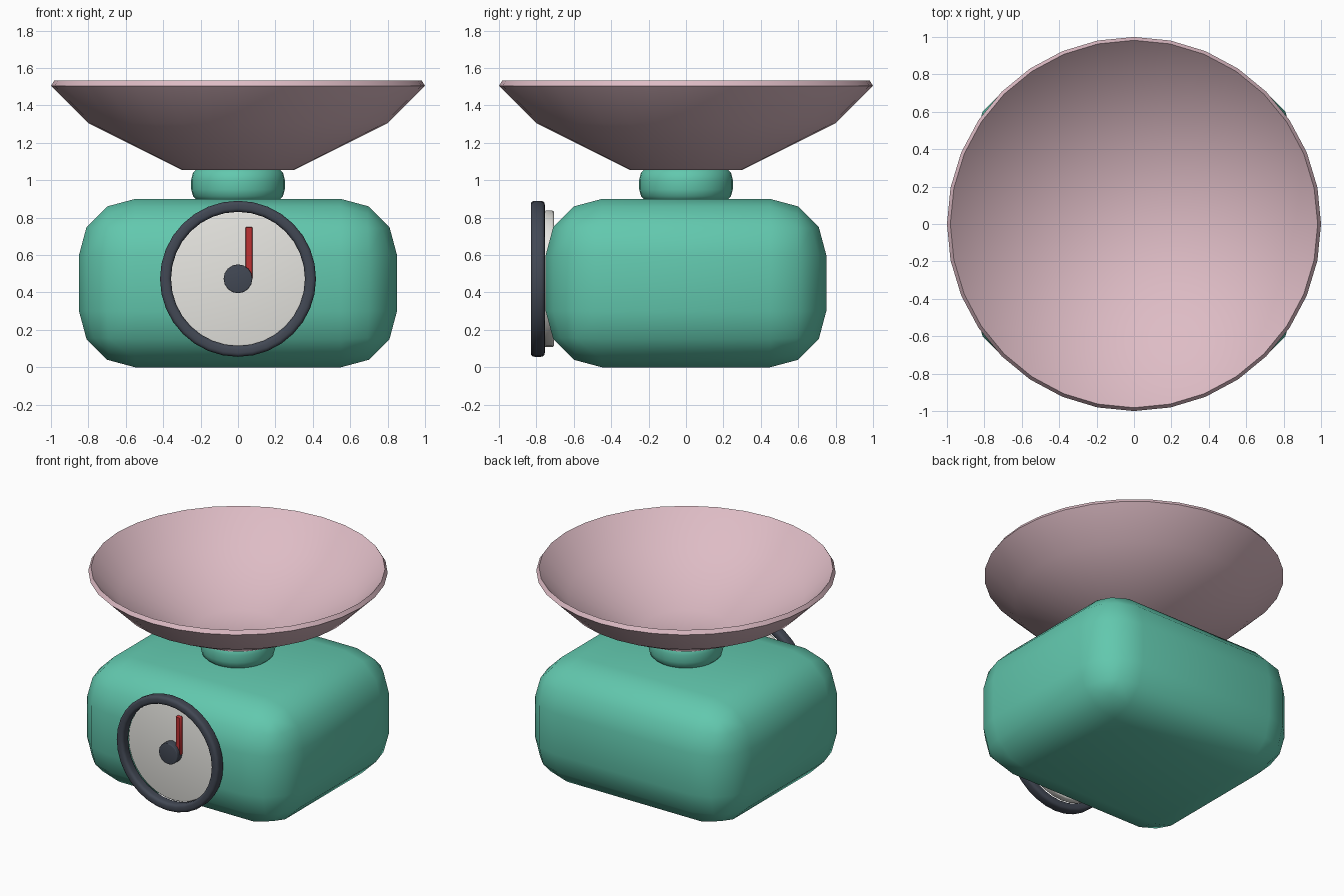
import bpy, bmesh, math
from mathutils import Matrix

if "Cube" in bpy.data.objects:
    bpy.data.objects.remove(bpy.data.objects["Cube"])


def material(name, r, g, b):
    lin = lambda c: ((c / 255 + 0.055) / 1.055) ** 2.4
    m = bpy.data.materials.new(name)
    m.diffuse_color = (lin(r), lin(g), lin(b), 1)
    m.use_nodes = True
    m.node_tree.nodes["Principled BSDF"].inputs["Base Color"].default_value = m.diffuse_color
    return m


TEAL = material("teal", 98, 200, 174)
PINK = material("pale pink", 222, 188, 197)
WHITE = material("off white", 232, 231, 226)
DARK = material("dark slate", 66, 72, 84)
RED = material("needle red", 190, 50, 52)


def finish(name, bm, mat, bevel=0, segments=3, angle=45):
    """Turn a bmesh into a smooth-shaded object, with rounded edges if asked."""
    if bevel:
        sharp = [e for e in bm.edges if e.calc_face_angle(0) > math.radians(40)]
        bmesh.ops.bevel(bm, geom=sharp, offset=bevel, segments=segments,
                        profile=0.5, affect='EDGES')
    bmesh.ops.recalc_face_normals(bm, faces=bm.faces)
    me = bpy.data.meshes.new(name)
    bm.to_mesh(me)
    bm.free()
    me.materials.append(mat)
    ob = bpy.data.objects.new(name, me)
    bpy.context.collection.objects.link(ob)
    bpy.ops.object.select_all(action='DESELECT')
    ob.select_set(True)
    bpy.context.view_layer.objects.active = ob
    bpy.ops.object.shade_smooth_by_angle(angle=math.radians(angle))
    return ob


def box(name, size, center, mat, bevel, segments):
    bm = bmesh.new()
    bmesh.ops.create_cube(bm, size=1, matrix=Matrix.Translation(center) @ Matrix.Diagonal((*size, 1)))
    return finish(name, bm, mat, bevel, segments)


def lathe(name, profile, mat, closed=False, sides=32, matrix=Matrix(), angle=45):
    """Spin (radius, height) points about z, then place with the matrix."""
    bm = bmesh.new()
    verts = [bm.verts.new((r, 0, h)) for r, h in profile]
    pairs = list(zip(verts, verts[1:])) + ([(verts[-1], verts[0])] if closed else [])
    edges = [bm.edges.new(p) for p in pairs]
    bmesh.ops.spin(bm, geom=verts + edges, cent=(0, 0, 0), axis=(0, 0, 1),
                   angle=math.tau, steps=sides, use_duplicate=False)
    bmesh.ops.remove_doubles(bm, verts=bm.verts, dist=1e-4)
    bmesh.ops.transform(bm, matrix=matrix, verts=bm.verts)
    return finish(name, bm, mat, angle=angle)


def rounded(r0, r1, h0, h1, b, n=3):
    """Rounded rectangle profile, all four corners."""
    pts = []
    for cx, cy, a in ((r1 - b, h0 + b, -90), (r1 - b, h1 - b, 0),
                      (r0 + b, h1 - b, 90), (r0 + b, h0 + b, 180)):
        for i in range(n + 1):
            t = math.radians(a + 90 * i / n)
            pts.append((cx + b * math.cos(t), cy + b * math.sin(t)))
    return pts


def rounded_disc(r, h0, h1, b):
    """Half profile of a disc with rounded rim."""
    return [(0, h0)] + rounded(0, r, h0, h1, b)[:8] + [(0, h1)]


# body
box("body", (1.7, 1.5, 0.9), (0, 0, 0.45), TEAL, 0.3, 3)

# neck between body and bowl
lathe("neck", rounded_disc(0.25, 0.88, 1.075, 0.07), TEAL)

# weighing bowl: outer wall, rim, inner wall
lathe("bowl", [(0, 1.055), (0.30, 1.055), (0.80, 1.305), (1.0, 1.505),
               (0.982, 1.533), (0.79, 1.337), (0.293, 1.085), (0, 1.085)], PINK)

# dial parts: local z points to the front (-y)
front = Matrix.Translation((0, 0, 0.473)) @ Matrix.Rotation(math.pi / 2, 4, 'X')
lathe("dial_face", rounded_disc(0.365, 0.705, 0.76, 0.012), WHITE, matrix=front)
lathe("dial_ring", rounded(0.358, 0.417, 0.755, 0.83, 0.02), DARK, closed=True, matrix=front)
lathe("dial_hub", rounded_disc(0.077, 0.75, 0.815, 0.006), DARK, sides=16, matrix=front)

# needle
box("needle", (0.038, 0.03, 0.28), (0.059, -0.77, 0.61), RED, 0.004, 1)
